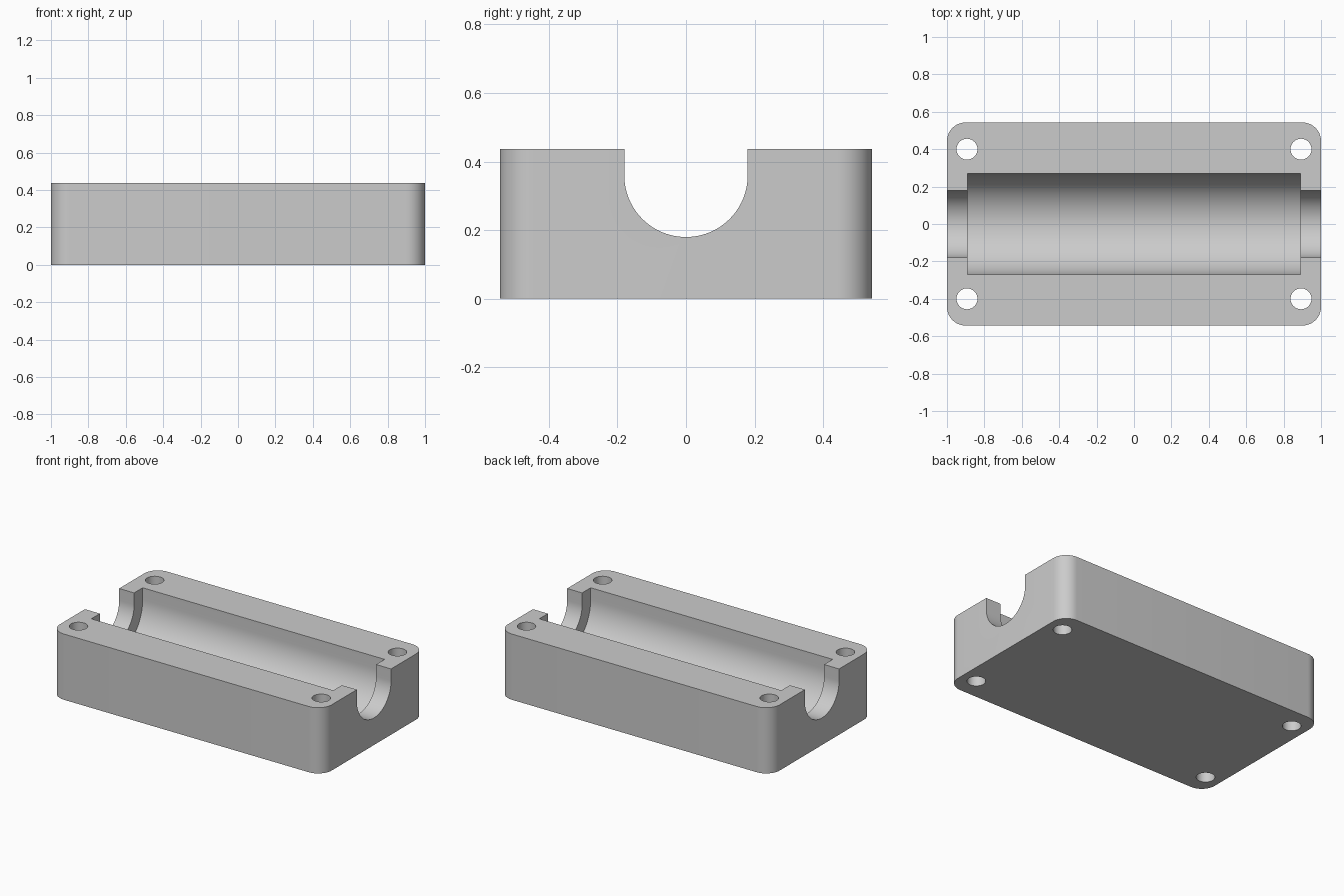
import bpy
import bmesh
from math import cos, sin, pi, radians
from mathutils import Matrix

if "Cube" in bpy.data.objects:
    bpy.data.objects.remove(bpy.data.objects["Cube"])

LENGTH, DEPTH, HEIGHT = 2.0, 1.086, 0.437
AXIS_Z = 0.36          # height of the channel centre line
HOLE_X, HOLE_Y = 0.893, 0.4

grey = bpy.data.materials.new("light grey")
grey.use_nodes = True
colour = (0.6, 0.6, 0.6, 1)
grey.diffuse_color = colour
grey.node_tree.nodes["Principled BSDF"].inputs["Base Color"].default_value = colour


def prism(name, outline, offset):
    """Extrude a closed 3D outline along an offset vector."""
    bm = bmesh.new()
    face = bm.faces.new([bm.verts.new(p) for p in outline])
    extruded = bmesh.ops.extrude_face_region(bm, geom=[face])["geom"]
    verts = [v for v in extruded if isinstance(v, bmesh.types.BMVert)]
    bmesh.ops.translate(bm, verts=verts, vec=offset)
    bmesh.ops.recalc_face_normals(bm, faces=bm.faces)
    mesh = bpy.data.meshes.new(name)
    bm.to_mesh(mesh)
    bm.free()
    mesh.materials.append(grey)
    obj = bpy.data.objects.new(name, mesh)
    bpy.context.collection.objects.link(obj)
    return obj


def arc(cx, cy, radius, start, end, steps):
    angles = [start + (end - start) * i / steps for i in range(steps + 1)]
    return [(cx + radius * cos(a), cy + radius * sin(a)) for a in angles]


def channel(name, radius, half_length):
    """U-shaped trough cutter running along x, open at the top."""
    top = HEIGHT + 0.1
    profile = arc(0, AXIS_Z, radius, pi, 2 * pi, 48) + [(radius, top), (-radius, top)]
    return prism(name, [(-half_length, y, z) for y, z in profile], (2 * half_length, 0, 0))


# Block with rounded vertical corners
corner = 0.1
cx, cy = LENGTH / 2 - corner, DEPTH / 2 - corner
outline = []
for i, (sx, sy) in enumerate([(1, 1), (-1, 1), (-1, -1), (1, -1)]):
    outline += arc(sx * cx, sy * cy, corner, i * pi / 2, (i + 1) * pi / 2, 12)
block = prism("housing_half", [(x, y, 0) for x, y in outline], (0, 0, HEIGHT))

# Main trough, narrower end openings and four bolt holes
cutters = [channel("trough_cutter", 0.27, 0.89), channel("end_opening_cutter", 0.18, 1.1)]
for x in (-HOLE_X, HOLE_X):
    for y in (-HOLE_Y, HOLE_Y):
        ring = arc(x, y, 0.056, 0, 2 * pi, 32)[:-1]
        cutters.append(prism("bolt_hole_cutter", [(px, py, -0.1) for px, py in ring],
                             (0, 0, HEIGHT + 0.2)))

bpy.context.view_layer.objects.active = block
block.select_set(True)
for cutter in cutters:
    cutter.hide_render = True
    cut = block.modifiers.new(cutter.name, "BOOLEAN")
    cut.operation = "DIFFERENCE"
    cut.solver = "EXACT"
    cut.object = cutter
    bpy.ops.object.modifier_apply(modifier=cut.name)
    bpy.data.objects.remove(cutter)

bpy.ops.object.shade_smooth_by_angle(angle=radians(30))
